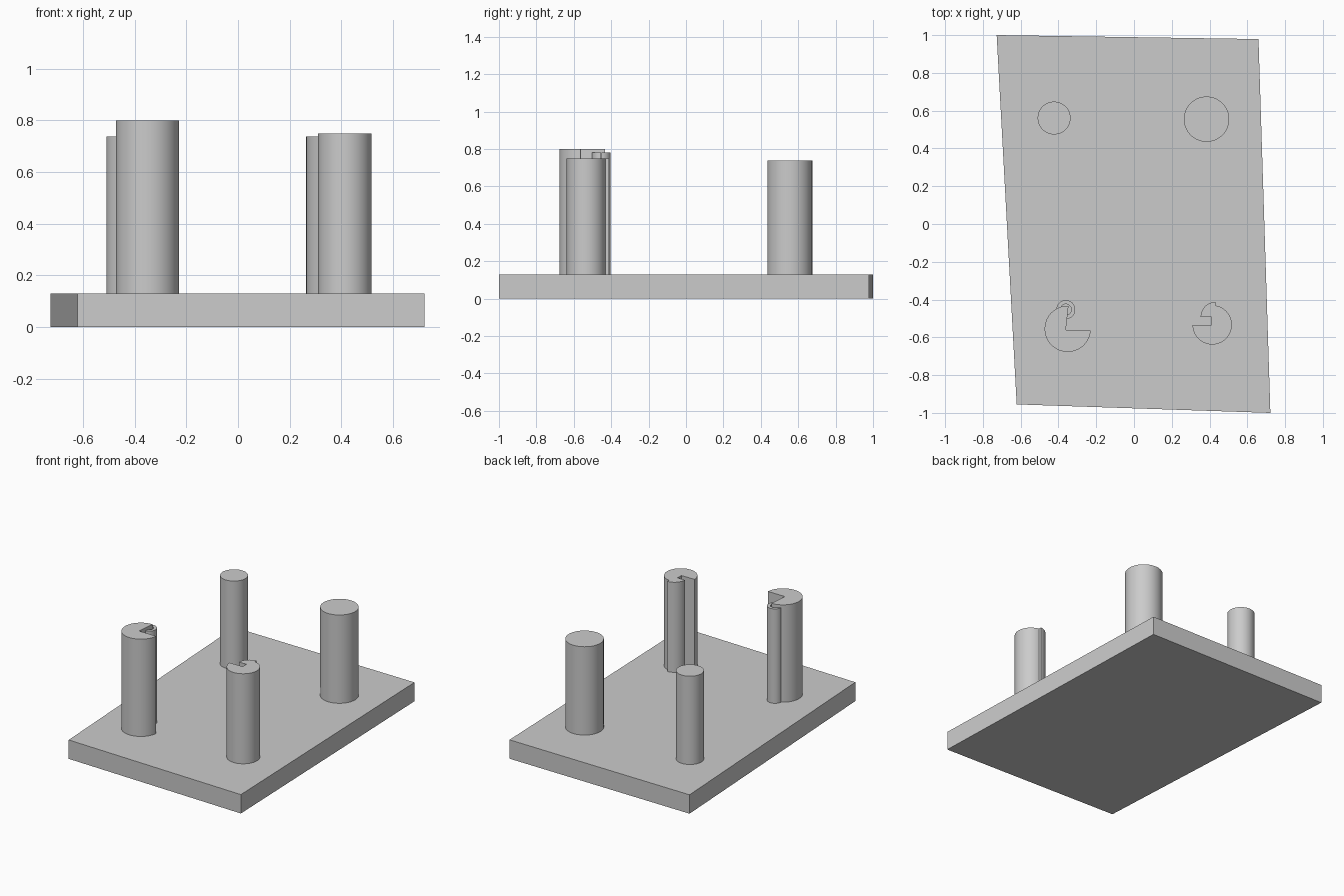
import bpy, bmesh
from math import sin, cos, radians

if "Cube" in bpy.data.objects:
    bpy.data.objects.remove(bpy.data.objects["Cube"])

PLATE_TOP = 0.13


def arc(cx, cy, r, a0, a1, n):
    """Points along an arc, angles in degrees."""
    return [(cx + r * cos(radians(a0 + (a1 - a0) * i / n)),
             cy + r * sin(radians(a0 + (a1 - a0) * i / n))) for i in range(n + 1)]


def prism(name, outline, z0, z1, smooth=True):
    """Extrude a counter-clockwise outline from z0 to z1."""
    bm = bmesh.new()
    face = bm.faces.new([bm.verts.new((x, y, z0)) for x, y in outline])
    ext = bmesh.ops.extrude_face_region(bm, geom=[face])
    top = [g for g in ext["geom"] if isinstance(g, bmesh.types.BMVert)]
    bmesh.ops.translate(bm, verts=top, vec=(0, 0, z1 - z0))
    bmesh.ops.recalc_face_normals(bm, faces=bm.faces[:])
    bmesh.ops.triangulate(bm, faces=[f for f in bm.faces if len(f.verts) > 4])
    mesh = bpy.data.meshes.new(name)
    bm.to_mesh(mesh)
    bm.free()
    ob = bpy.data.objects.new(name, mesh)
    bpy.context.collection.objects.link(ob)
    if smooth:
        bpy.ops.object.select_all(action='DESELECT')
        ob.select_set(True)
        bpy.context.view_layer.objects.active = ob
        bpy.ops.object.shade_smooth_by_angle(angle=radians(30))
    return ob


# Skewed base plate
prism("base_plate", [(-0.621, -0.955), (0.722, -1.0), (0.659, 0.979), (-0.727, 1.0)],
      0, PLATE_TOP, smooth=False)

# Round back posts
for name, x, y, r in (("back_left_post", -0.423, 0.561, 0.087),
                      ("back_right_post", 0.384, 0.555, 0.12)):
    prism(name, arc(x, y, r, 0, 360, 64)[:-1], PLATE_TOP, 0.738)

# Front left post with an open wedge
prism("front_left_post",
      arc(-0.351, -0.555, 0.122, 88, 356, 56) + [(-0.361, -0.562)], PLATE_TOP, 0.80)

# Small tube tucked into the wedge
prism("front_left_tube",
      arc(-0.361, -0.453, 0.05, 0, 359.5, 40) + arc(-0.361, -0.453, 0.029, 359.5, 0, 40),
      PLATE_TOP, 0.78)

# Front right post: three-quarter round joined to a smaller quarter round
prism("front_right_post",
      arc(0.414, -0.534, 0.104, 180, 440, 56)
      + arc(0.432, -0.492, 0.079, 90, 180, 20)
      + [(0.409, -0.492), (0.409, -0.534)],
      PLATE_TOP, 0.75)
